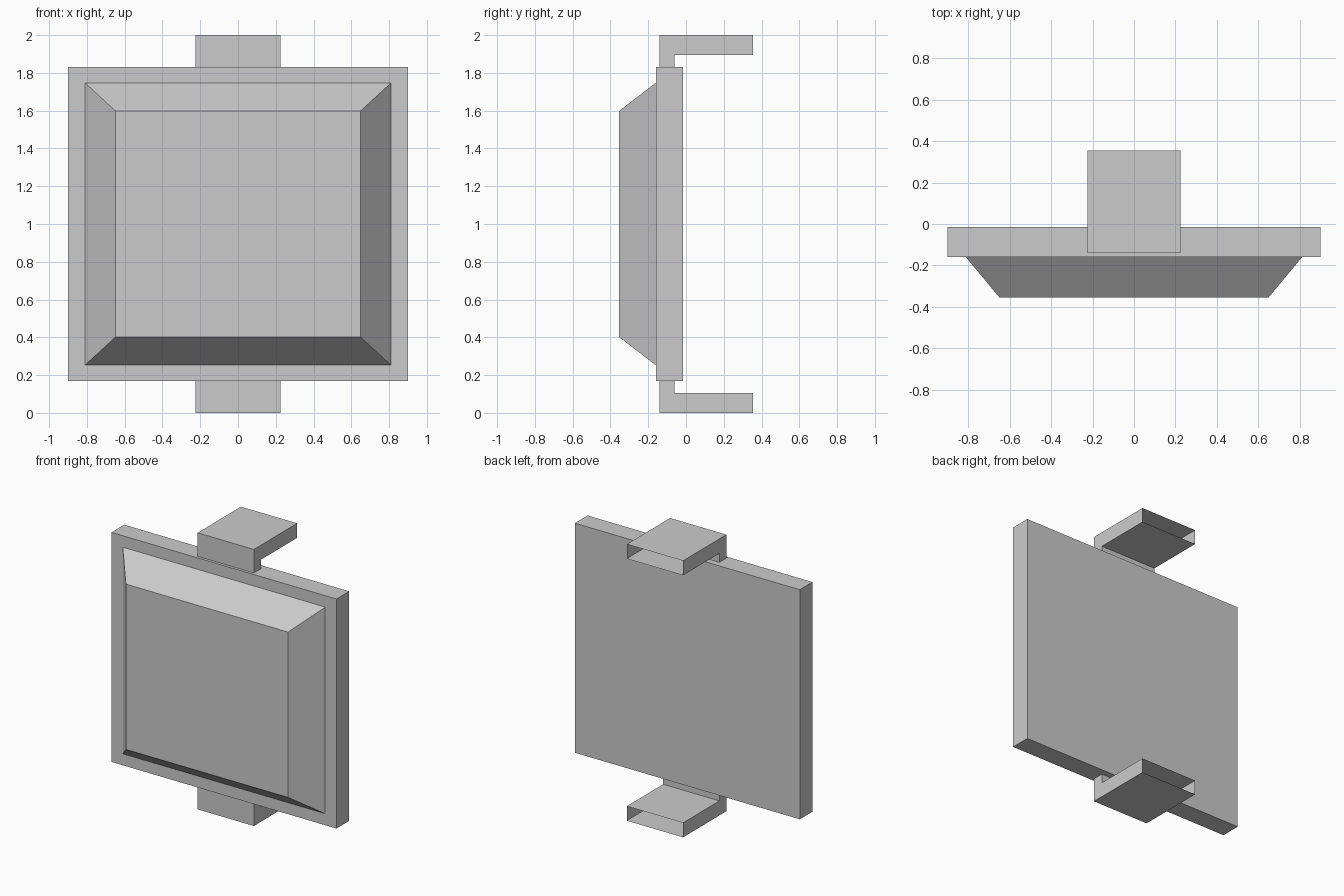
import bpy
import bmesh

if "Cube" in bpy.data.objects:
    bpy.data.objects.remove(bpy.data.objects["Cube"], do_unlink=True)

GREY = (0.6, 0.6, 0.6, 1.0)
grey = bpy.data.materials.new("plain grey")
grey.use_nodes = True
grey.diffuse_color = GREY
grey.node_tree.nodes["Principled BSDF"].inputs["Base Color"].default_value = GREY

MID = 1.0  # height of the horizontal symmetry plane


def finish(name, bm):
    bmesh.ops.recalc_face_normals(bm, faces=bm.faces)
    mesh = bpy.data.meshes.new(name)
    bm.to_mesh(mesh)
    bm.free()
    mesh.materials.append(grey)
    obj = bpy.data.objects.new(name, mesh)
    bpy.context.collection.objects.link(obj)
    return obj


def loft(name, rings, caps):
    """Join rectangles (y, half width, half height) and cap the chosen ones."""
    bm = bmesh.new()
    loops = [[bm.verts.new((sx * w, y, MID + sz * h))
              for sx, sz in ((-1, -1), (1, -1), (1, 1), (-1, 1))]
             for y, w, h in rings]
    for a, b in zip(loops, loops[1:]):
        for i in range(4):
            j = (i + 1) % 4
            bm.faces.new((a[i], a[j], b[j], b[i]))
    for c in caps:
        bm.faces.new(loops[c])
    return finish(name, bm)


def bracket(name, side):
    """Hollow L-shaped arm, open at its rear end and where it meets the frame."""
    back, front, heel = 0.355, -0.14, -0.06
    profile = [(back, 0.895), (heel, 0.895), (heel, 0.83),
               (front, 0.83), (front, 1.0), (back, 1.0)]
    bm = bmesh.new()
    left, right = ([bm.verts.new((x, y, MID + side * z)) for y, z in profile]
                   for x in (0.225, -0.225))
    bm.faces.new(left)
    bm.faces.new(right)
    for i in (0, 1, 3, 4):  # the skipped edges are the two open ends
        bm.faces.new((left[i], left[i + 1], right[i + 1], right[i]))
    return finish(name, bm)


# Flat frame with a closed back and a border around the panel
loft("frame", [(-0.015, 0.9, 0.83), (-0.16, 0.9, 0.83), (-0.16, 0.81, 0.747)], [0])

# Raised front panel with bevelled sides
loft("front_panel", [(-0.16, 0.81, 0.747), (-0.355, 0.648, 0.598)], [1])

# Mounting arms above and below
bracket("upper_bracket", 1)
bracket("lower_bracket", -1)
